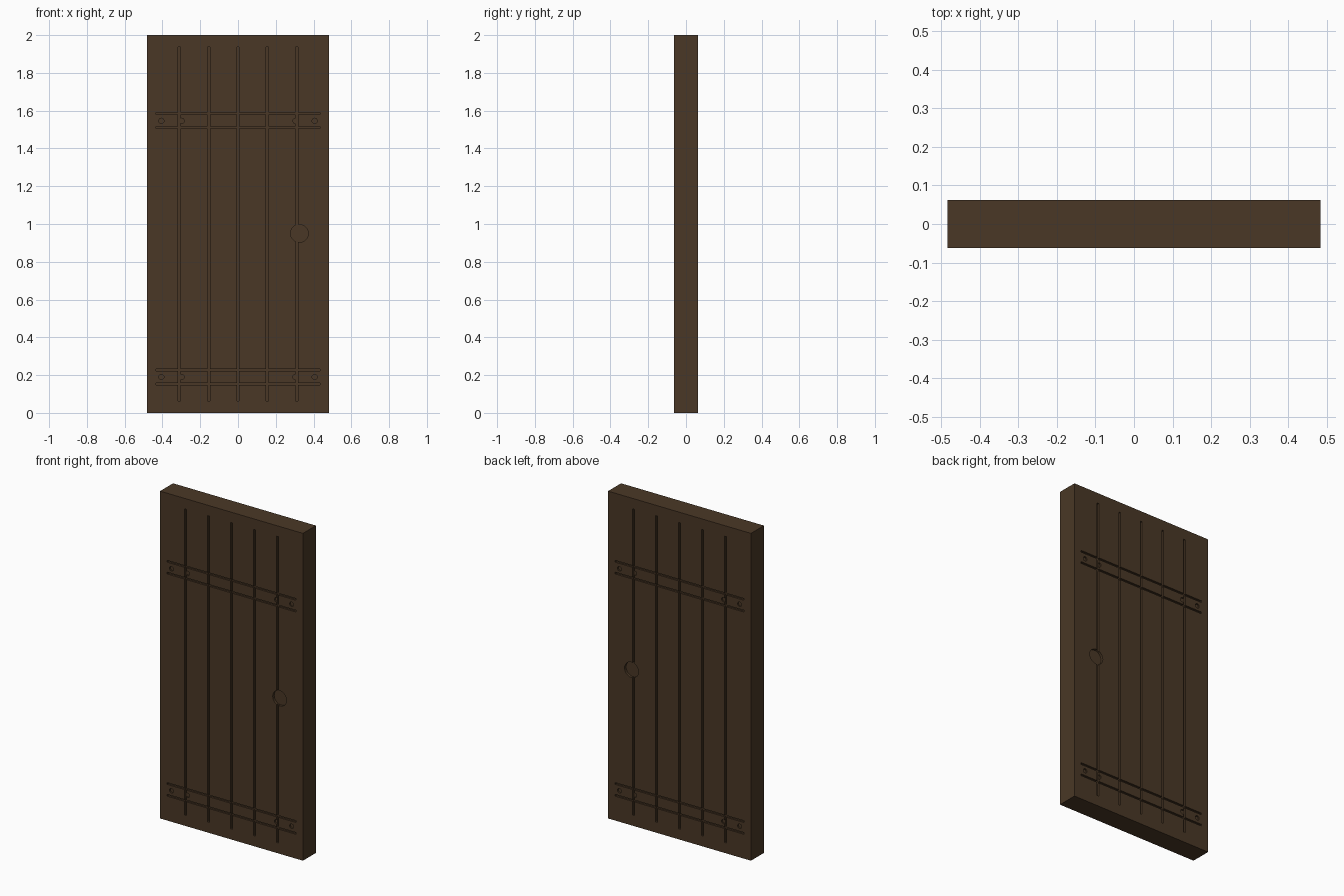
import bpy, bmesh, math
from mathutils import Matrix

if "Cube" in bpy.data.objects:
    bpy.data.objects.remove(bpy.data.objects["Cube"])

W, T, H = 0.966, 0.125, 2.0          # door width, thickness, height
SIDES = (-T / 2, T / 2)              # front and back faces

wood = bpy.data.materials.new("dark wood")
wood.diffuse_color = (0.068, 0.039, 0.019, 1)
wood.use_nodes = True
wood.node_tree.nodes["Principled BSDF"].inputs["Base Color"].default_value = wood.diffuse_color


def add_box(bm, x, y, z, sx, sy, sz):
    bmesh.ops.create_cube(bm, size=1, matrix=Matrix.Translation((x, y, z))
                          @ Matrix.Diagonal((sx, sy, sz, 1)))


def add_disc(bm, x, y, z, r, depth, n):
    bmesh.ops.create_cone(bm, cap_ends=True, segments=n, radius1=r, radius2=r,
                          depth=depth, matrix=Matrix.Translation((x, y, z))
                          @ Matrix.Rotation(math.pi / 2, 4, 'X'))


def make(name, bm):
    me = bpy.data.meshes.new(name)
    bm.to_mesh(me)
    bm.free()
    ob = bpy.data.objects.new(name, me)
    bpy.context.collection.objects.link(ob)
    me.materials.append(wood)
    return ob


# Solid door slab
bm = bmesh.new()
add_box(bm, 0, 0, H / 2, W, T, H)
door = make("door_slab", bm)

# Vertical grooves between planks
planks = bmesh.new()
for y in SIDES:
    for i in range(-2, 3):
        add_box(planks, i * 0.156, y, 1.0, 0.013, 0.026, 1.872)

# Horizontal grooves outlining the two straps
straps = bmesh.new()
for y in SIDES:
    for z in (1.584, 1.512, 0.226, 0.154):
        add_box(straps, 0, y, z, 0.87, 0.022, 0.011)

# Round handle recess and strap bolt holes
rounds = bmesh.new()
for y in SIDES:
    add_disc(rounds, 0.325, y, 0.95, 0.047, 0.03, 20)
    for z in (1.546, 0.19):
        for x in (-0.406, -0.298, 0.304, 0.406):
            add_disc(rounds, x, y, z, 0.014, 0.018, 10)

# Cut all details into the slab
cutters = [make("plank_grooves", planks), make("strap_grooves", straps),
           make("round_recesses", rounds)]
for c in cutters:
    c.hide_render = True
    m = door.modifiers.new(c.name, 'BOOLEAN')
    m.operation, m.solver, m.object = 'DIFFERENCE', 'EXACT', c

# Bake the cuts and drop the cutters
bpy.context.view_layer.update()
dg = bpy.context.evaluated_depsgraph_get()
baked = bpy.data.meshes.new_from_object(door.evaluated_get(dg))
door.modifiers.clear()
door.data = baked
for c in cutters:
    bpy.data.objects.remove(c)
